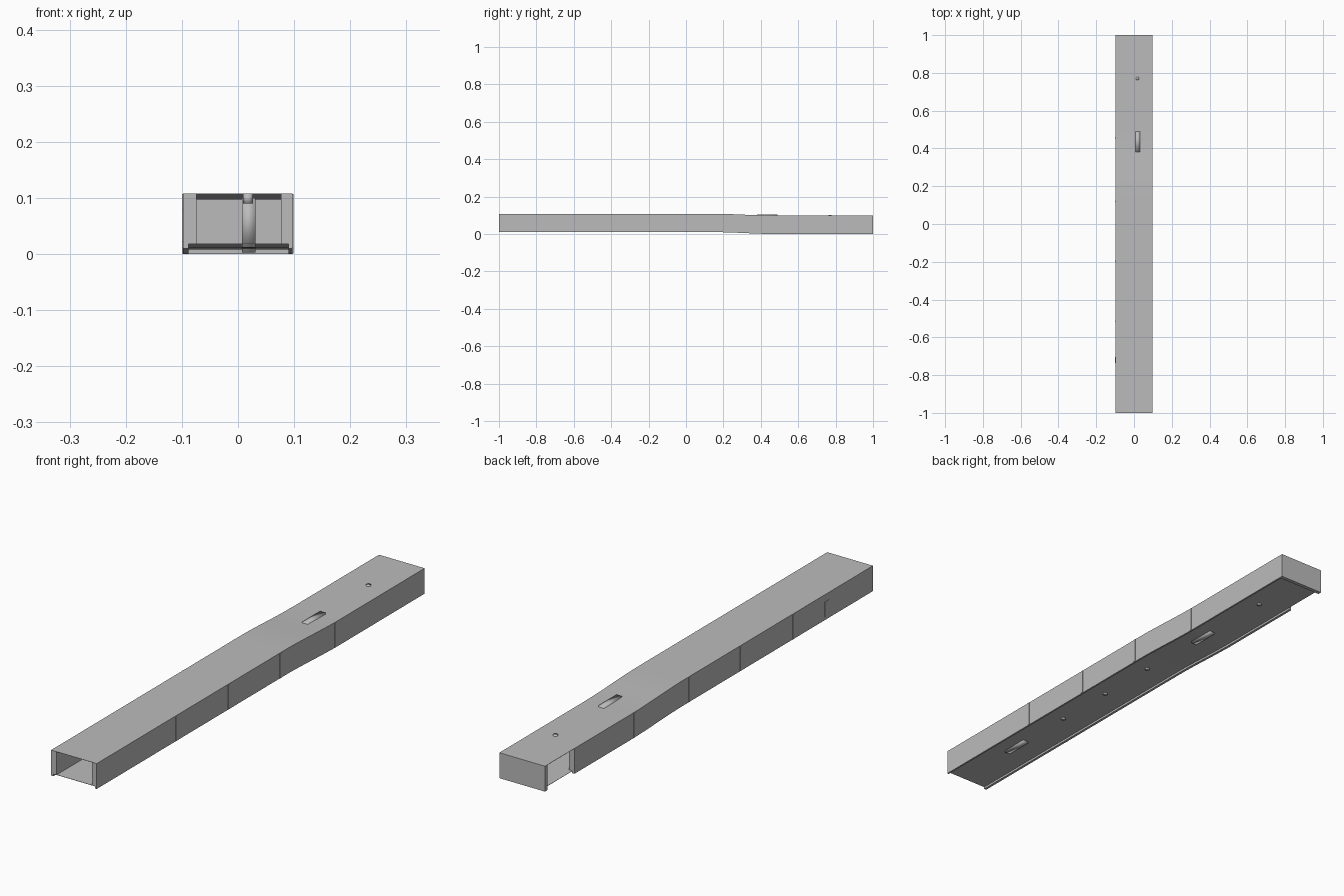
import bpy
import bmesh
from mathutils import Matrix, Vector

cube = bpy.data.objects.get("Cube")
if cube:
    bpy.data.objects.remove(cube, do_unlink=True)

grey = bpy.data.materials.new("plain grey")
grey.use_nodes = True
COLOUR = (0.5, 0.5, 0.5, 1)
grey.diffuse_color = COLOUR
grey.node_tree.nodes["Principled BSDF"].inputs["Base Color"].default_value = COLOUR


def drop(y):
    """Gentle step down of the whole duct towards the back."""
    t = min(max((y - 0.15) / 0.33, 0), 1)
    return 0.01 * t * t * (3 - 2 * t)


def finish(name, bm, smooth=False):
    bmesh.ops.recalc_face_normals(bm, faces=bm.faces)
    mesh = bpy.data.meshes.new(name)
    bm.to_mesh(mesh)
    bm.free()
    mesh.materials.append(grey)
    for face in mesh.polygons:
        face.use_smooth = smooth
    obj = bpy.data.objects.new(name, mesh)
    bpy.context.collection.objects.link(obj)
    return obj


def sweep(name, section, y0, y1):
    """Run an x-z section along y, following the step."""
    bend = [0.15 + 0.33 * i / 8 for i in range(9)]
    stations = [y0] + [y for y in bend if y0 < y < y1] + [y1]
    bm = bmesh.new()
    rings = [[bm.verts.new((x, y, z - drop(y))) for x, z in section] for y in stations]
    n = len(section)
    for a, b in zip(rings, rings[1:]):
        for i in range(n):
            j = (i + 1) % n
            bm.faces.new((a[i], a[j], b[j], b[i]))
    bm.faces.new(rings[0])
    bm.faces.new(rings[-1])
    return finish(name, bm)


def rect(x0, x1, z0, z1):
    return [(x0, z0), (x1, z0), (x1, z1), (x0, z1)]


def box(name, low, high, smooth=False):
    low, high = Vector(low), Vector(high)
    bm = bmesh.new()
    bmesh.ops.create_cube(bm, size=1)
    bmesh.ops.scale(bm, vec=high - low, verts=bm.verts)
    bmesh.ops.translate(bm, vec=(low + high) / 2, verts=bm.verts)
    return finish(name, bm, smooth)


def pin(name, y, z0, z1):
    bm = bmesh.new()
    bmesh.ops.create_cone(bm, cap_ends=True, segments=12, radius1=0.009, radius2=0.009,
                          depth=z1 - z0,
                          matrix=Matrix.Translation((0.018, y, (z0 + z1) / 2)))
    return finish(name, bm, True)


def wall(outer, inner, skirt):
    """Thick wall with a thin skirt hanging below the floor."""
    return [(outer, 0.01), (outer, 0.1075), (inner, 0.1075),
            (inner, 0.018), (skirt, 0.018), (skirt, 0.01)]


LEFT, RIGHT, OPENING = 0.097, -0.098, 0.82

# Shell: the right wall stops short, leaving a side opening at the back
sweep("left_wall", wall(LEFT, 0.077, 0.09), -1, 1)
sweep("right_wall", wall(RIGHT, -0.074, -0.088), -1, OPENING)
sweep("roof", rect(RIGHT, LEFT, 0.107, 0.108), -1, 1)
sweep("floor", rect(-0.089, 0.091, 0.018, 0.019), -1, 1)
box("back_wall", (RIGHT, 0.985, 0), (LEFT, 1, 0.098))

# Narrow upright ribs on the outside of both walls
for i, y in enumerate((-0.515, -0.195, 0.12, 0.455)):
    for side, x in (("left", LEFT), ("right", RIGHT)):
        sweep(f"{side}_rib_{i + 1}", rect(x - 0.002, x + 0.002, 0.011, 0.107),
              y - 0.005, y + 0.005)
box("right_side_plate", (-0.1, -0.735, 0.022), (-0.096, -0.705, 0.08))

# Softly shaded pillars standing on the centre line
box("front_pillar", (0.007, -0.735, 0.012), (0.031, -0.625, 0.1), True)
box("back_pillar", (0.007, 0.38, 0.003), (0.031, 0.49, 0.103), True)

# Short pins through the floor and below the roof
for i, y in enumerate((-0.4, -0.15, 0.1, 0.77)):
    base = 0.018 - drop(y)
    pin(f"floor_pin_{i + 1}", y, base - 0.004, base + 0.006)
pin("front_roof_pin", -0.94, 0.09, 0.107)
pin("back_roof_pin", 0.77, 0.084, 0.101)
